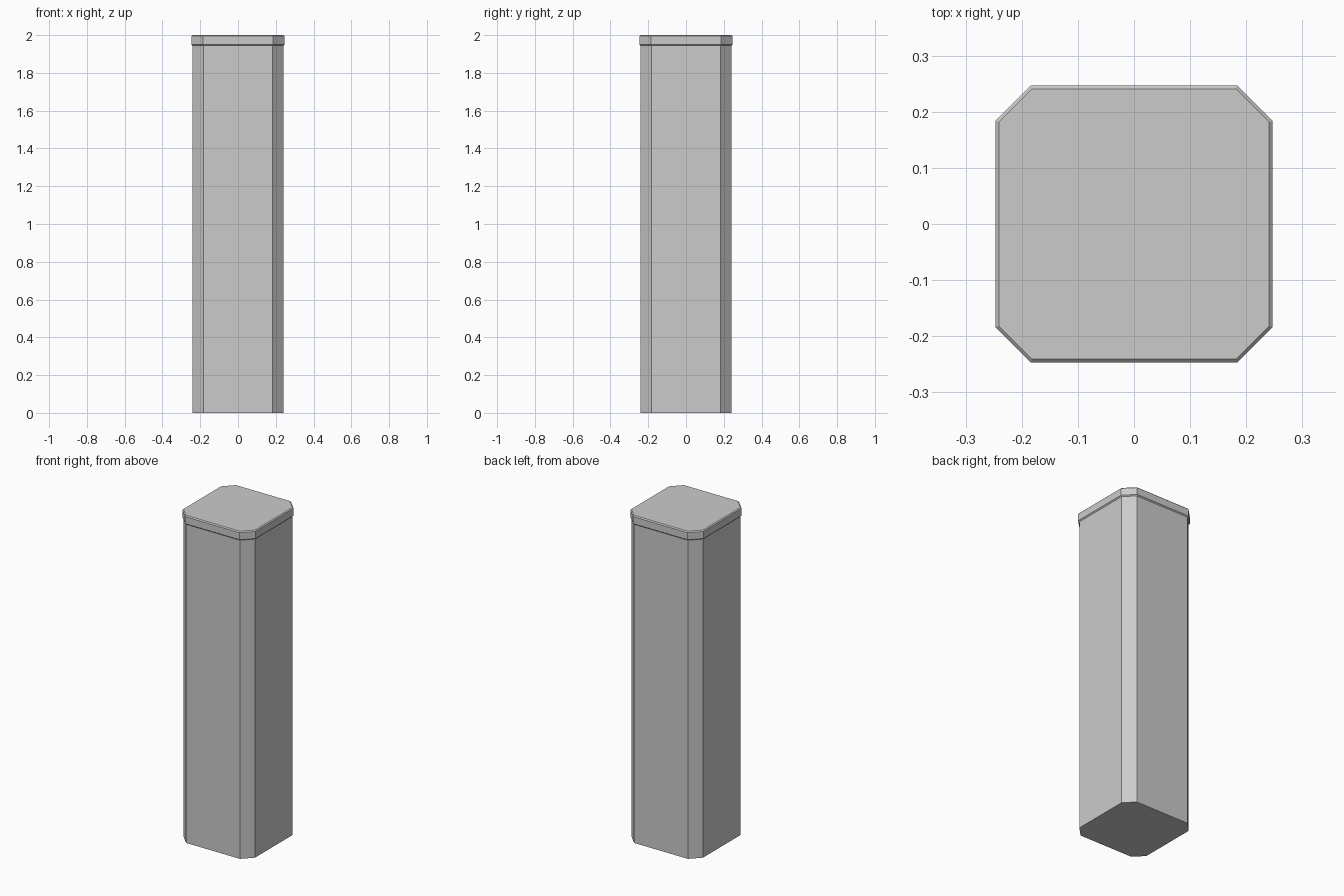
import bpy
import bmesh

if "Cube" in bpy.data.objects:
    bpy.data.objects.remove(bpy.data.objects["Cube"])


def octagon(half, corner):
    """Square outline with cut corners, counter-clockwise."""
    h, c = half, corner
    return [(c, -h), (h, -c), (h, c), (c, h), (-c, h), (-h, c), (-h, -c), (-c, -h)]


# Rings from base to top: (half width, corner start, z)
SHAFT = (0.241, 0.1815)
RIM = (0.247, 0.184)
RINGS = [
    (*SHAFT, 0.0),
    (*SHAFT, 1.945),   # shaft meets cap
    (*RIM, 1.951),     # bevel under the cap
    (*RIM, 1.994),     # cap side
    (*SHAFT, 2.0),     # bevel on top of the cap
]

# Pillar: one closed loft with the overhanging cap
bm = bmesh.new()
loops = [[bm.verts.new((x, y, z)) for x, y in octagon(h, c)] for h, c, z in RINGS]
for low, high in zip(loops, loops[1:]):
    for i in range(8):
        j = (i + 1) % 8
        bm.faces.new((low[i], low[j], high[j], high[i]))
bm.faces.new(loops[0][::-1])
bm.faces.new(loops[-1])
bmesh.ops.recalc_face_normals(bm, faces=bm.faces)

mesh = bpy.data.meshes.new("pillar")
bm.to_mesh(mesh)
bm.free()
bpy.context.collection.objects.link(bpy.data.objects.new("pillar", mesh))
